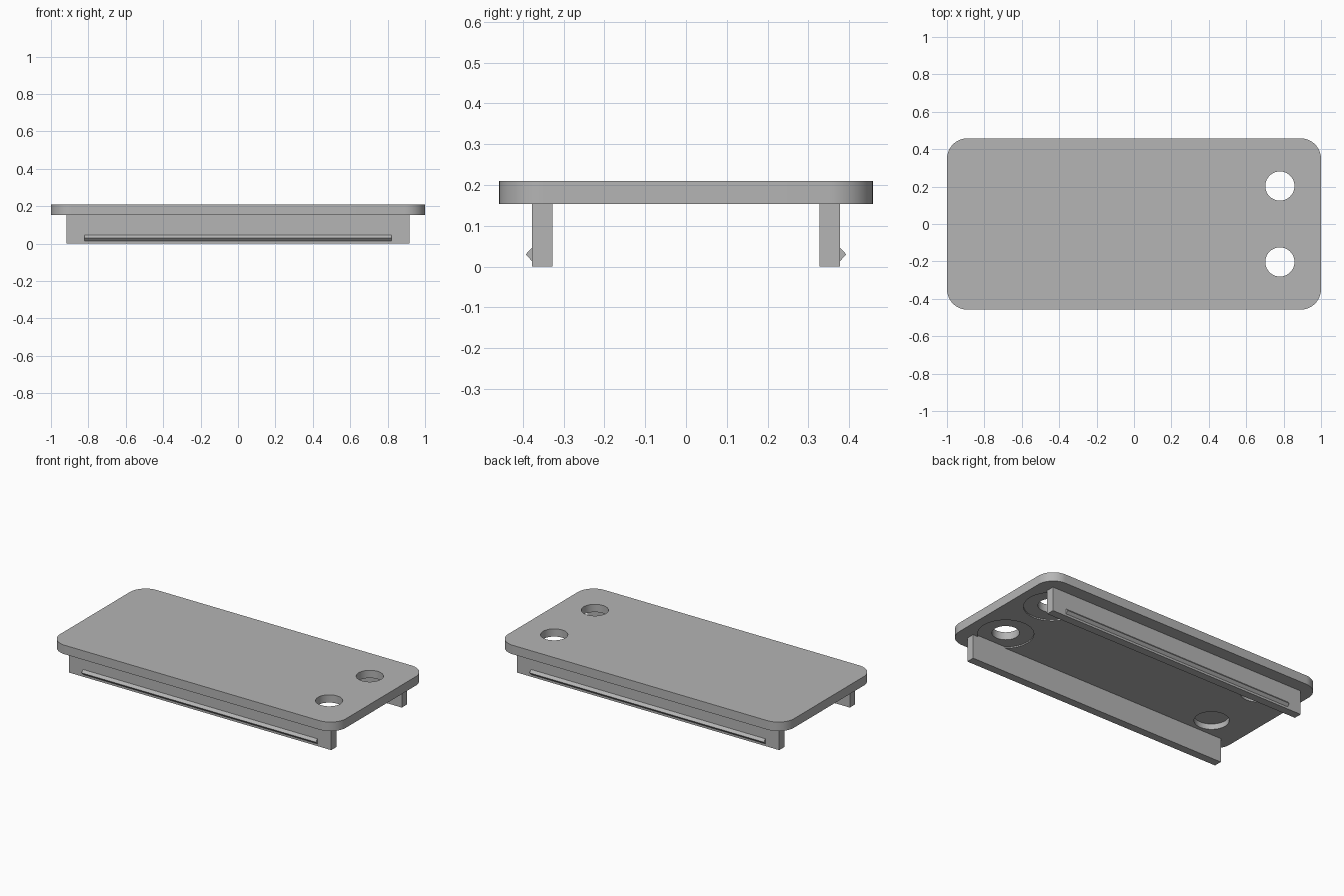
import bpy
import bmesh
import math
from mathutils import Vector

cube = bpy.data.objects.get("Cube")
if cube:
    bpy.data.objects.remove(cube, do_unlink=True)

# One plain grey for the whole piece
grey = bpy.data.materials.new("plain_grey")
grey.use_nodes = True
colour = (0.46, 0.46, 0.46, 1)
grey.diffuse_color = colour
grey.node_tree.nodes["Principled BSDF"].inputs["Base Color"].default_value = colour

PLATE_BOTTOM, PLATE_TOP = 0.153, 0.21


def prism(name, profile, direction):
    """Extrude a closed 3D profile along a direction."""
    bm = bmesh.new()
    face = bm.faces.new([bm.verts.new(p) for p in profile])
    out = bmesh.ops.extrude_face_region(bm, geom=[face])
    moved = [v for v in out["geom"] if isinstance(v, bmesh.types.BMVert)]
    bmesh.ops.translate(bm, verts=moved, vec=Vector(direction))
    bmesh.ops.recalc_face_normals(bm, faces=bm.faces)
    mesh = bpy.data.meshes.new(name)
    bm.to_mesh(mesh)
    bm.free()
    mesh.materials.append(grey)
    obj = bpy.data.objects.new(name, mesh)
    bpy.context.collection.objects.link(obj)
    return obj


def select_only(obj):
    bpy.ops.object.select_all(action="DESELECT")
    obj.select_set(True)
    bpy.context.view_layer.objects.active = obj


def drill(target, x, y, radius, z0, z1):
    """Cut a round hole between two heights."""
    steps = 64
    ring = [(x + radius * math.cos(2 * math.pi * i / steps),
             y + radius * math.sin(2 * math.pi * i / steps), z0) for i in range(steps)]
    cutter = prism("hole_cutter", ring, (0, 0, z1 - z0))
    cutter.hide_render = True
    mod = target.modifiers.new("hole", "BOOLEAN")
    mod.operation = "DIFFERENCE"
    mod.solver = "EXACT"
    mod.object = cutter
    select_only(target)
    bpy.ops.object.modifier_apply(modifier=mod.name)
    bpy.data.objects.remove(cutter, do_unlink=True)


# Cover plate with rounded corners
half_x, half_y, corner, steps = 1.0, 0.458, 0.11, 16
outline = []
for quarter, (sx, sy) in enumerate([(1, 1), (-1, 1), (-1, -1), (1, -1)]):
    for i in range(steps + 1):
        a = math.pi / 2 * (quarter + i / steps)
        outline.append((sx * (half_x - corner) + corner * math.cos(a),
                        sy * (half_y - corner) + corner * math.sin(a), PLATE_BOTTOM))
plate = prism("cover_plate", outline, (0, 0, PLATE_TOP - PLATE_BOTTOM))

# Through holes with shallow rebates, and blind pockets underneath
for side in (-1, 1):
    y = 0.203 * side
    drill(plate, 0.78, y, 0.16, 0.1, PLATE_BOTTOM + 0.008)
    drill(plate, 0.78, y, 0.078, 0.1, 0.3)
    drill(plate, -0.745, y, 0.1, 0.1, PLATE_BOTTOM + 0.035)
select_only(plate)
bpy.ops.object.shade_smooth_by_angle(angle=math.radians(30))

# Side rails with a pointed snap ridge on the outside
for side, label in ((-1, "front"), (1, "back")):
    inner, outer, tip = 0.327 * side, 0.378 * side, 0.393 * side
    top = PLATE_BOTTOM + 0.01
    prism(label + "_rail",
          [(-0.917, inner, 0), (-0.917, outer, 0), (-0.917, outer, top), (-0.917, inner, top)],
          (1.834, 0, 0))
    prism(label + "_snap_ridge",
          [(-0.82, outer, 0.014), (-0.82, tip, 0.03), (-0.82, outer, 0.046)],
          (1.64, 0, 0))
